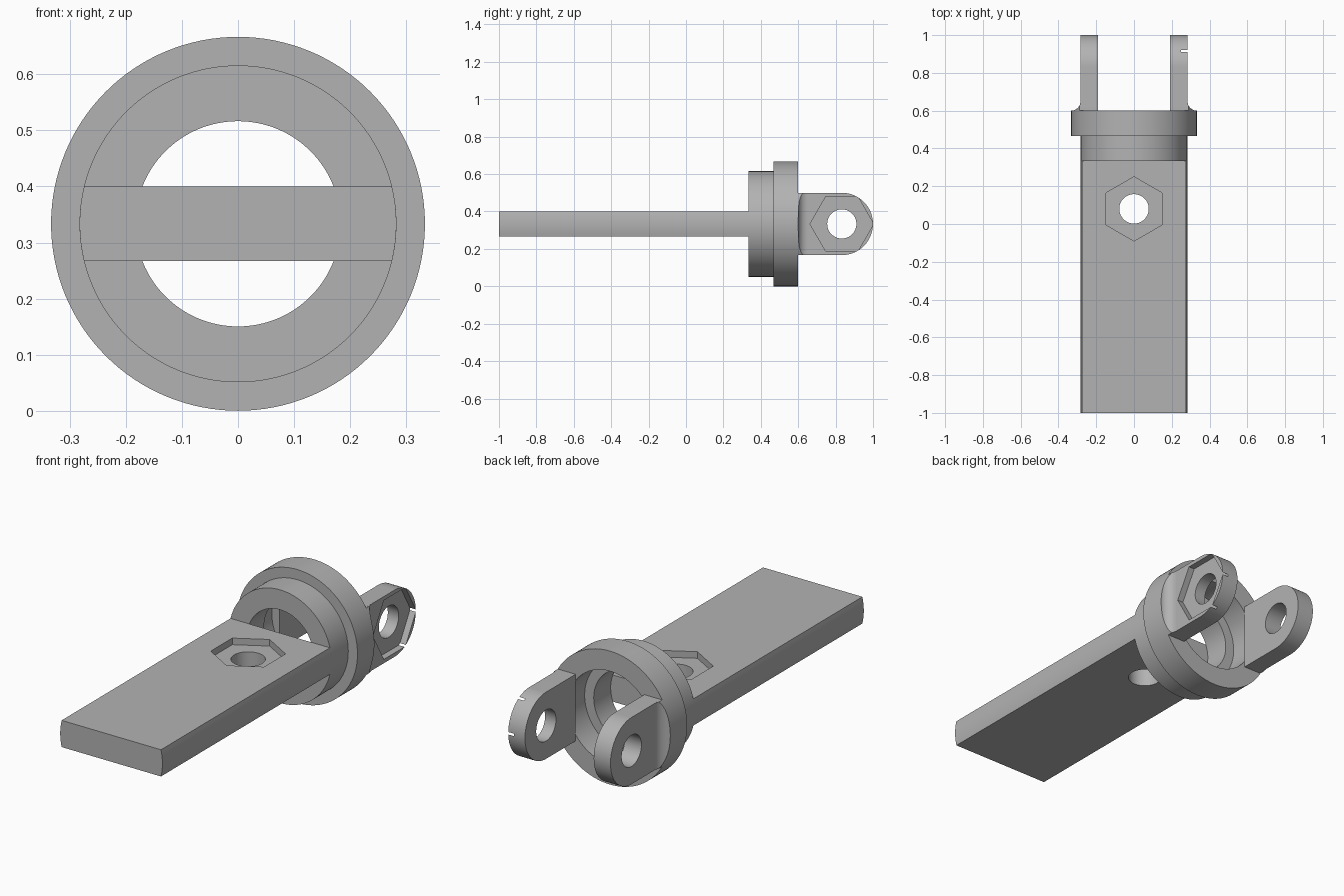
import bpy, bmesh
from math import sin, cos, pi, radians, asin
from mathutils import Vector

if "Cube" in bpy.data.objects:
    bpy.data.objects.remove(bpy.data.objects["Cube"])

steel = bpy.data.materials.new("plain grey")
steel.use_nodes = True
GREY = (0.45, 0.45, 0.45, 1)
steel.diffuse_color = GREY
steel.node_tree.nodes["Principled BSDF"].inputs["Base Color"].default_value = GREY

MID = 1 / 3          # height of the main axis
BODY_R = 0.2825      # plate, neck and lug half width
FLANGE_R = 1 / 3
BACK = 0.6           # rear face of the flange
PIN_Y = 0.833        # centre of the lug holes
BOLT_Y = 0.08        # centre of the plate hole


def arc(cx, cy, r, start, end, steps):
    angles = [radians(start + (end - start) * i / steps) for i in range(steps + 1)]
    return [(cx + r * cos(a), cy + r * sin(a)) for a in angles]


def ring(cx, cy, r, sides, start=0):
    return arc(cx, cy, r, start, start + 360, sides)[:-1]


def finish(name, bm):
    bmesh.ops.recalc_face_normals(bm, faces=bm.faces)
    mesh = bpy.data.meshes.new(name)
    bm.to_mesh(mesh)
    bm.free()
    mesh.materials.append(steel)
    obj = bpy.data.objects.new(name, mesh)
    bpy.context.collection.objects.link(obj)
    return obj


def prism(name, outline, axis, low, high):
    """Extrude a flat outline along x, y or z from low to high."""
    place = {"x": lambda a, b, d: (d, a, b),
             "y": lambda a, b, d: (a, d, b),
             "z": lambda a, b, d: (a, b, d)}[axis]
    bm = bmesh.new()
    face = bm.faces.new([bm.verts.new(place(a, b, low)) for a, b in outline])
    new = bmesh.ops.extrude_face_region(bm, geom=[face], use_keep_orig=True)["geom"]
    shift = Vector(place(0, 0, high - low))
    bmesh.ops.translate(bm, vec=shift, verts=[v for v in new if isinstance(v, bmesh.types.BMVert)])
    return finish(name, bm)


def lathe(name, profile, steps):
    """Turn a closed (radius, y) profile about the main axis."""
    bm = bmesh.new()
    rows = [[bm.verts.new((r * cos(t), y, MID + r * sin(t))) for r, y in profile]
            for t in (2 * pi * i / steps for i in range(steps))]
    n = len(profile)
    for i in range(steps):
        a, b = rows[i - 1], rows[i]
        for j in range(n):
            bm.faces.new((a[j - 1], a[j], b[j], b[j - 1]))
    return finish(name, bm)


def combine(obj, tool, operation):
    mod = obj.modifiers.new(operation.lower(), "BOOLEAN")
    mod.operation, mod.solver, mod.object = operation, "EXACT", tool
    bpy.context.view_layer.objects.active = obj
    bpy.ops.object.modifier_apply(modifier=mod.name)
    bpy.data.objects.remove(tool)


def smooth(obj):
    bpy.ops.object.select_all(action="DESELECT")
    obj.select_set(True)
    bpy.context.view_layer.objects.active = obj
    bpy.ops.object.shade_smooth_by_angle(angle=radians(25))


# Stepped collar with a counterbore at the rear
collar = lathe("collar", [(0.183, MID), (BODY_R, MID), (BODY_R, 0.467), (FLANGE_R, 0.467),
                          (FLANGE_R, BACK), (0.233, BACK), (0.233, 0.467), (0.183, 0.467)], 128)
smooth(collar)

# Flat tongue with rounded sides, a hole and a hexagonal pocket
half = asin(0.0667 / BODY_R) * 180 / pi
sides = arc(0, MID, BODY_R, -half, half, 8) + arc(0, MID, BODY_R, 180 - half, 180 + half, 8)
tongue = prism("tongue", sides, "y", -1, MID)
combine(tongue, prism("bolt_cutter", ring(0, BOLT_Y, 0.078, 64), "z", 0.1, 0.6), "DIFFERENCE")
combine(tongue, prism("nut_cutter", ring(0, BOLT_Y, 0.17, 6, 30), "z", 0.367, 0.6), "DIFFERENCE")
smooth(tongue)

# Pair of rear lugs, each with a filleted foot
for side, label in ((1, "left"), (-1, "right")):
    r = 1 / 6
    shape = [(BACK, MID - r)] + arc(PIN_Y, MID, r, -90, 90, 48) + [(BACK, MID + r)]
    lug = prism(label + "_lug", shape, "x", side * 0.19, side * BODY_R)
    combine(lug, prism("pin_cutter", ring(PIN_Y, MID, 0.078, 64), "x", -0.5, 0.5), "DIFFERENCE")
    if side > 0:
        combine(lug, prism("nut_cutter", ring(PIN_Y, MID, 0.17, 6), "x", 0.25, 0.5), "DIFFERENCE")
    smooth(lug)

    curve = arc(FLANGE_R, BACK + 0.05, 0.05, 180, 270, 12)
    foot = [(side * x, y) for x, y in curve + [(BODY_R, BACK)]]
    fillet = prism(label + "_fillet", foot, "z", MID - r, MID + r)
    combine(fillet, prism("round_cutter", ring(0, MID, FLANGE_R, 128), "y", 0.5, 0.8), "INTERSECT")
    smooth(fillet)
